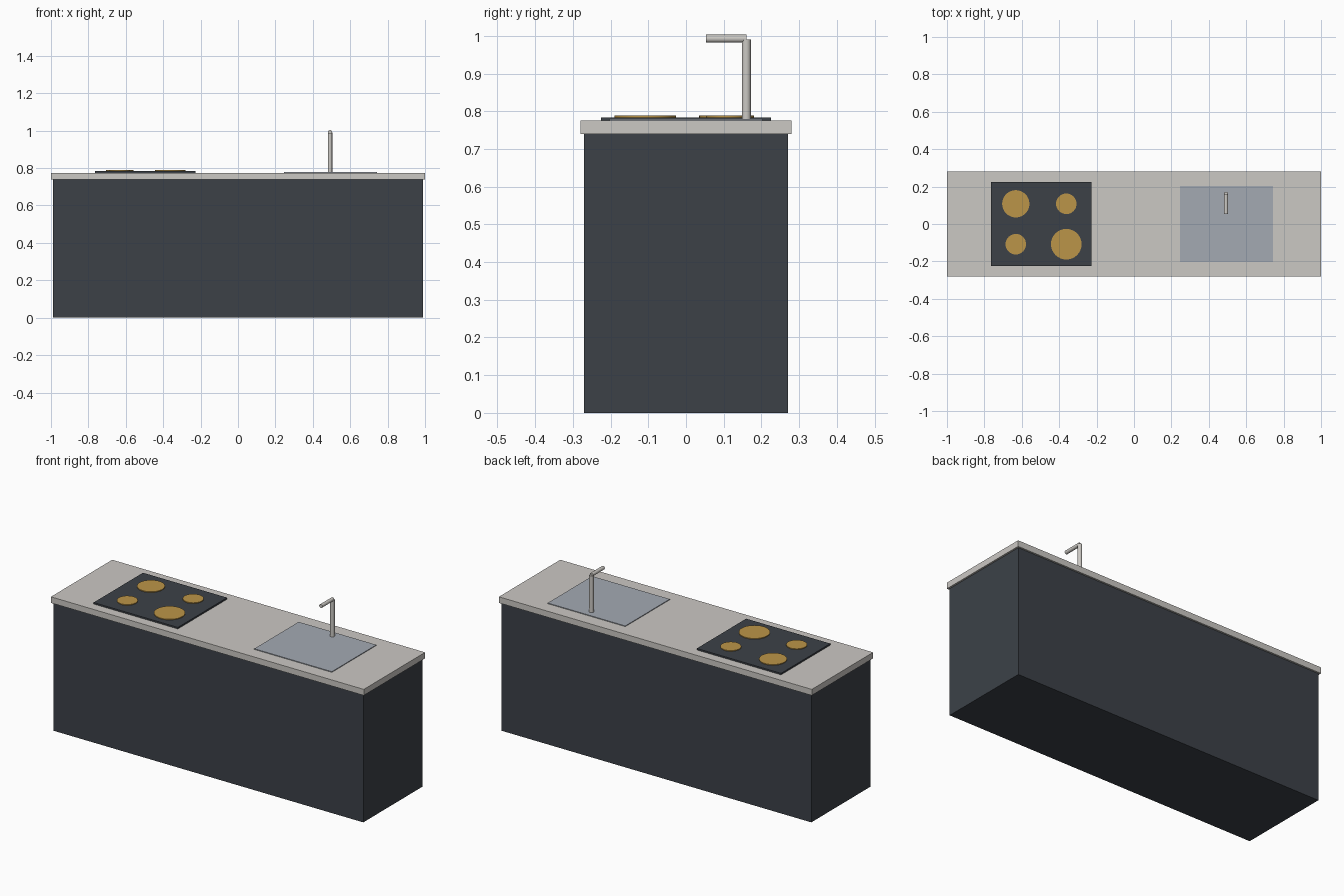
import bpy
import math

cube = bpy.data.objects.get("Cube")
if cube:
    bpy.data.objects.remove(cube, do_unlink=True)


def material(name, colour, rough=0.6):
    m = bpy.data.materials.new(name)
    m.use_nodes = True
    m.diffuse_color = (*colour, 1)
    bsdf = m.node_tree.nodes["Principled BSDF"]
    bsdf.inputs["Base Color"].default_value = (*colour, 1)
    bsdf.inputs["Roughness"].default_value = rough
    return m


charcoal = material("charcoal", (0.045, 0.053, 0.064))
stone = material("pale stone", (0.60, 0.58, 0.55))
steel = material("blue grey steel", (0.37, 0.40, 0.45))
amber = material("amber", (0.50, 0.30, 0.065))
metal = material("brushed metal", (0.60, 0.58, 0.55))


def box(name, x, y, z, mat):
    """Box from (min, max) ranges on each axis."""
    bpy.ops.mesh.primitive_cube_add(size=1, location=[sum(r) / 2 for r in (x, y, z)])
    ob = bpy.context.object
    ob.name = name
    ob.scale = [r[1] - r[0] for r in (x, y, z)]
    bpy.ops.object.transform_apply(location=False, rotation=False, scale=True)
    ob.data.materials.append(mat)
    return ob


def cylinder(name, centre, radius, depth, mat, tilt=0):
    bpy.ops.mesh.primitive_cylinder_add(vertices=32, radius=radius, depth=depth,
                                        location=centre, rotation=(tilt, 0, 0))
    ob = bpy.context.object
    ob.name = name
    ob.data.materials.append(mat)
    bpy.ops.object.shade_smooth_by_angle(angle=math.radians(40))
    return ob


# Cabinet and overhanging worktop
box("cabinet", (-0.99, 0.99), (-0.27, 0.27), (0, 0.74), charcoal)
box("worktop", (-1, 1), (-0.28, 0.28), (0.74, 0.775), stone)

# Hob with four burners
box("hob", (-0.765, -0.227), (-0.225, 0.225), (0.775, 0.784), charcoal)
burners = {
    "back_right": (-0.632, 0.108, 0.073),
    "back_left": (-0.362, 0.108, 0.055),
    "front_right": (-0.632, -0.108, 0.055),
    "front_left": (-0.362, -0.108, 0.082),
}
for place, (x, y, r) in burners.items():
    cylinder(place + "_burner", (x, y, 0.786), r, 0.005, amber)

# Sink panel
box("sink", (0.246, 0.742), (-0.203, 0.203), (0.774, 0.779), steel)

# Tap: upright pipe and spout reaching forward
cylinder("tap_pipe", (0.492, 0.16, 0.883), 0.012, 0.216, metal)
cylinder("tap_spout", (0.492, 0.107, 0.9925), 0.0105, 0.107, metal, math.pi / 2)
